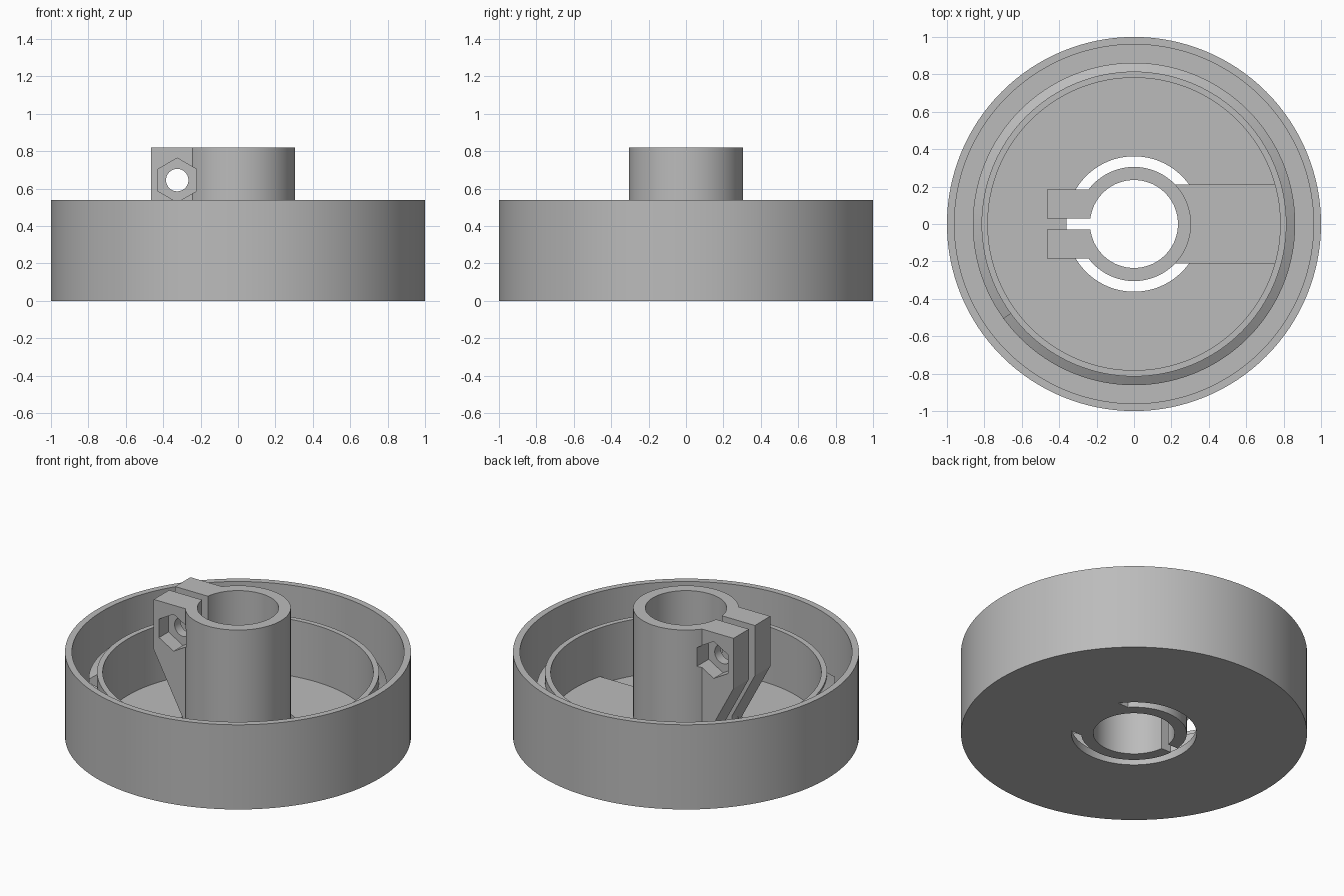
import bpy, bmesh, math
from mathutils import Matrix

if "Cube" in bpy.data.objects:
    bpy.data.objects.remove(bpy.data.objects["Cube"])

grey = bpy.data.materials.new("plain grey")
grey.diffuse_color = (0.5, 0.5, 0.5, 1)
grey.use_nodes = True
grey.node_tree.nodes["Principled BSDF"].inputs["Base Color"].default_value = grey.diffuse_color
N = 128


def finish(name, bm):
    bmesh.ops.recalc_face_normals(bm, faces=bm.faces)
    me = bpy.data.meshes.new(name)
    bm.to_mesh(me)
    bm.free()
    me.materials.append(grey)
    ob = bpy.data.objects.new(name, me)
    bpy.context.collection.objects.link(ob)
    return ob


def sweep(name, profile, steps, turns=1.0, z0=0.0, rise=0.0, closed=True):
    """Sweep a closed (r, z) profile round z, optionally as a helix."""
    bm = bmesh.new()
    rings = []
    for i in range(steps if closed else steps + 1):
        a = math.tau * turns * i / steps
        dz = z0 + rise * i / steps
        rings.append([bm.verts.new((r * math.cos(a), r * math.sin(a), z + dz)) for r, z in profile])
    n = len(profile)
    for i in range(steps):
        p, q = rings[i], rings[(i + 1) % len(rings)]
        for j in range(n):
            k = (j + 1) % n
            bm.faces.new((p[j], q[j], q[k], p[k]))
    if not closed:
        bm.faces.new(rings[0])
        bm.faces.new(rings[-1])
    return finish(name, bm)


def cylinder(name, r, z0, z1, sides=N):
    bm = bmesh.new()
    bmesh.ops.create_cone(bm, cap_ends=True, segments=sides, radius1=r, radius2=r, depth=z1 - z0,
                          matrix=Matrix.Translation((0, 0, (z0 + z1) / 2)))
    return finish(name, bm)


def prism_y(name, pts, y0, y1):
    """Extrude an (x, z) outline along y."""
    bm = bmesh.new()
    f = bm.faces.new([bm.verts.new((x, y0, z)) for x, z in pts])
    ext = bmesh.ops.extrude_face_region(bm, geom=[f])
    for v in ext["geom"]:
        if isinstance(v, bmesh.types.BMVert):
            v.co.y = y1
    return finish(name, bm)


def polygon(cx, cz, r, sides):
    return [(cx + r * math.sin(math.tau * i / sides), cz + r * math.cos(math.tau * i / sides))
            for i in range(sides)]


def combine(target, other, op):
    m = target.modifiers.new(op, 'BOOLEAN')
    m.operation, m.solver, m.object = op, 'EXACT', other
    bpy.context.view_layer.objects.active = target
    bpy.ops.object.modifier_apply(modifier=m.name)
    bpy.data.objects.remove(other)


def smooth(ob):
    bpy.ops.object.select_all(action='DESELECT')
    ob.select_set(True)
    bpy.context.view_layer.objects.active = ob
    bpy.ops.object.shade_smooth_by_angle(angle=math.radians(25))


# Round cup with outer wall, channel and inner collar
cup = sweep("cup", [(.362, 0), (1, 0), (1, .54), (.96, .54), (.96, .05), (.815, .05),
                    (.815, .41), (.782, .41), (.782, .05), (.362, .05)], N)

# Screw thread round the collar
thread = sweep("collar_thread", [(.808, -.045), (.862, -.012), (.862, .012), (.808, .045)],
               200, turns=1.6, z0=.2, rise=.16, closed=False)

# Hub tube with two tapered clamp ears
hub = cylinder("hub_clamp", .305, 0, .82)
ears = prism_y("ears", [(-.465, .82), (-.465, .5), (-.25, .1), (-.18, .1), (-.18, .82)], -.185, .185)
combine(hub, ears, 'UNION')
combine(hub, cylinder("bore", .235, -.1, 1), 'DIFFERENCE')
combine(hub, prism_y("slot", [(-.6, -.1), (-.1, -.1), (-.1, 1), (-.6, 1)], -.03, .03), 'DIFFERENCE')
combine(hub, prism_y("bolt_hole", polygon(-.325, .645, .06, 32), -.5, .5), 'DIFFERENCE')
for s in (-1, 1):  # hexagonal nut pockets
    combine(hub, prism_y("nut_pocket", polygon(-.325, .645, .118, 6), s * .09, s * .4), 'DIFFERENCE')

# Bridge joining the hub to the cup
bridge = prism_y("bridge", [(.15, 0), (.785, 0), (.785, .1), (.15, .1)], -.21, .21)
combine(bridge, cylinder("bridge_cut", .295, -.1, .3), 'DIFFERENCE')

for ob in (cup, thread, hub):
    smooth(ob)
